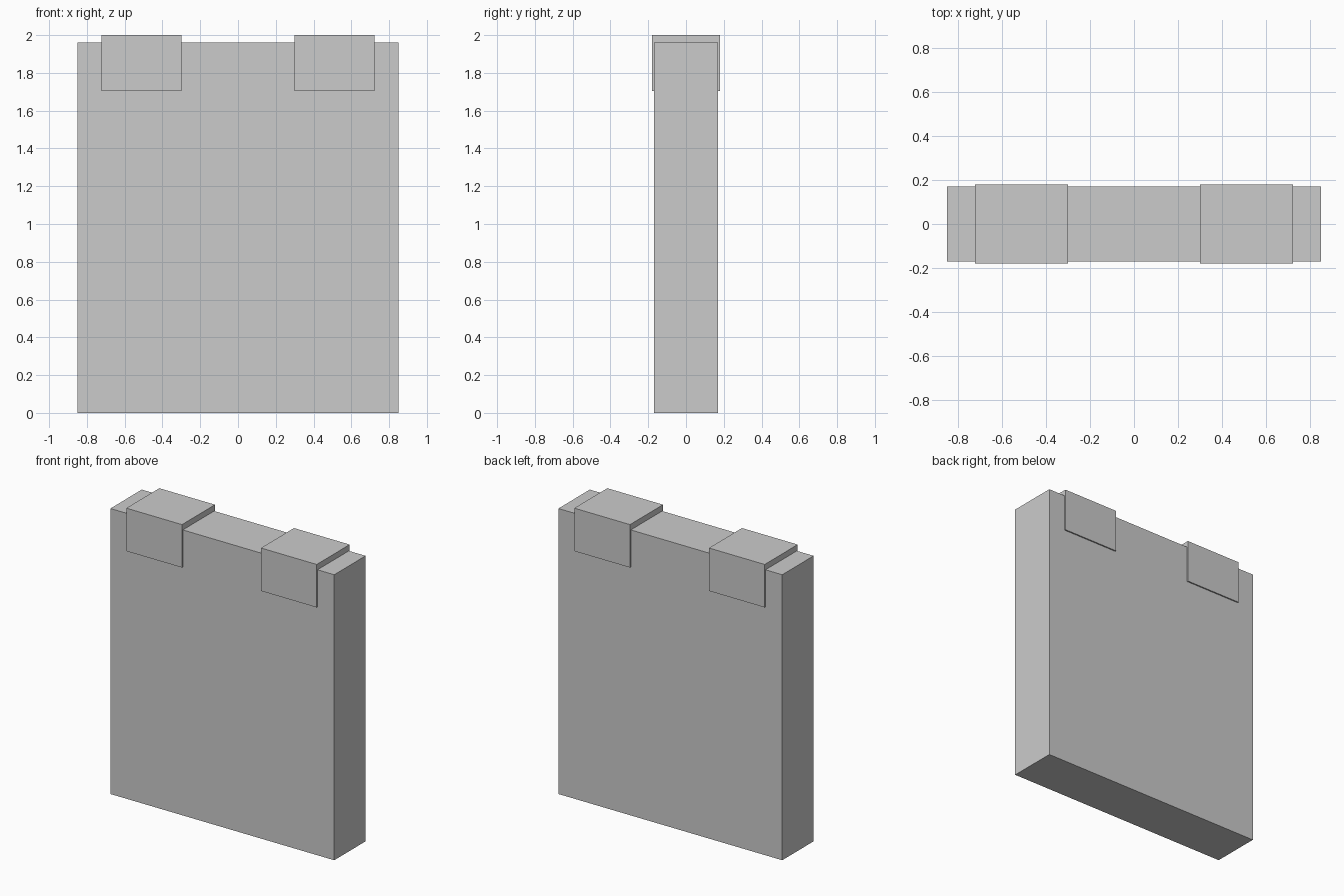
import bpy

if "Cube" in bpy.data.objects:
    bpy.data.objects.remove(bpy.data.objects["Cube"])


def box(name, lo, hi):
    """Add a flat-faced box spanning two opposite corners."""
    centre = [(a + b) / 2 for a, b in zip(lo, hi)]
    bpy.ops.mesh.primitive_cube_add(size=1, location=centre)
    obj = bpy.context.object
    obj.name = name
    obj.scale = [b - a for a, b in zip(lo, hi)]
    bpy.ops.object.transform_apply(location=True, rotation=False, scale=True)
    return obj


# Upright slab
box("panel", (-0.85, -0.17, 0), (0.85, 0.17, 1.96))

# Two blocks capping the top edge, slightly proud of the slab
for side, x0, x1 in (("left", -0.723, -0.30), ("right", 0.30, 0.723)):
    box(f"{side}_top_block", (x0, -0.179, 1.705), (x1, 0.179, 2.0))
